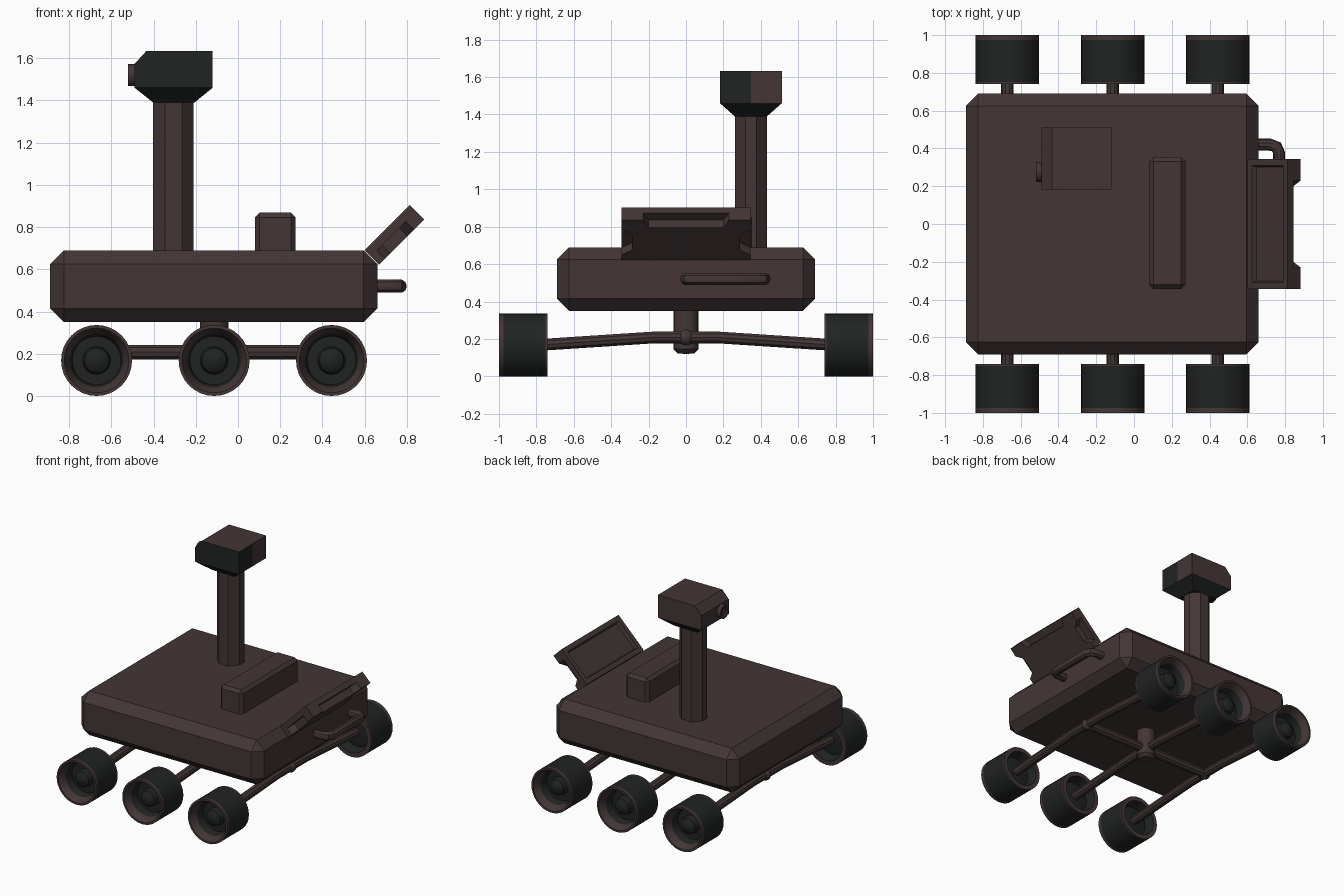
import bpy, bmesh, math
from mathutils import Vector

if "Cube" in bpy.data.objects:
    bpy.data.objects.remove(bpy.data.objects["Cube"])


def material(name, rgb):
    m = bpy.data.materials.new(name)
    m.diffuse_color = (*rgb, 1)
    m.use_nodes = True
    m.node_tree.nodes["Principled BSDF"].inputs["Base Color"].default_value = m.diffuse_color
    return m


BROWN = material("dark_brown", (0.056, 0.037, 0.036))
BLACK = material("soft_black", (0.0150, 0.0172, 0.0165))


def finish(bm, name, smooth=False):
    bmesh.ops.recalc_face_normals(bm, faces=bm.faces)
    me = bpy.data.meshes.new(name)
    bm.to_mesh(me)
    bm.free()
    ob = bpy.data.objects.new(name, me)
    bpy.context.collection.objects.link(ob)
    me.materials.append(BROWN)
    me.materials.append(BLACK)
    if smooth:
        shade(ob)
    return ob


def shade(ob):
    bpy.ops.object.select_all(action='DESELECT')
    ob.select_set(True)
    bpy.context.view_layer.objects.active = ob
    bpy.ops.object.shade_smooth_by_angle(angle=math.radians(35))


def prism(bm, pts, shift):
    """Extrude a flat outline of 3D points along a vector; returns the first cap."""
    vs = [bm.verts.new(p) for p in pts]
    ws = [bm.verts.new(Vector(p) + Vector(shift)) for p in pts]
    cap = bm.faces.new(vs)
    bm.faces.new(ws[::-1])
    n = len(vs)
    for i in range(n):
        j = (i + 1) % n
        bm.faces.new((vs[i], ws[i], ws[j], vs[j]))
    return cap


def box(name, x, y, z, bevel):
    bm = bmesh.new()
    prism(bm, [(x[0], y[0], z[0]), (x[1], y[0], z[0]), (x[1], y[1], z[0]), (x[0], y[1], z[0])],
          (0, 0, z[1] - z[0]))
    ob = finish(bm, name)
    b = ob.modifiers.new("bevel", 'BEVEL')
    b.width, b.segments = bevel, 1
    return ob


def tube(name, pts, r):
    cu = bpy.data.curves.new(name, 'CURVE')
    cu.dimensions = '3D'
    cu.bevel_depth, cu.bevel_resolution, cu.use_fill_caps = r, 3, True
    s = cu.splines.new('POLY')
    s.points.add(len(pts) - 1)
    for p, c in zip(s.points, pts):
        p.co = (*c, 1)
    cu.materials.append(BROWN)
    ob = bpy.data.objects.new(name, cu)
    bpy.context.collection.objects.link(ob)
    bpy.ops.object.select_all(action='DESELECT')
    ob.select_set(True)
    bpy.context.view_layer.objects.active = ob
    bpy.ops.object.convert(target='MESH')
    shade(bpy.context.view_layer.objects.active)


def lathe(name, prof, place, black=(), n=24):
    """Revolve (radius, height) points; place maps local (a, b, t) to the world."""
    bm = bmesh.new()
    rings = []
    for r, t in prof:
        if r == 0:
            rings.append([bm.verts.new(place(0, 0, t))] * n)
        else:
            rings.append([bm.verts.new(place(r * math.cos(2 * math.pi * k / n),
                                             r * math.sin(2 * math.pi * k / n), t)) for k in range(n)])
    for i, (A, B) in enumerate(zip(rings, rings[1:])):
        for k in range(n):
            j = (k + 1) % n
            f = bm.faces.new(list(dict.fromkeys((A[k], A[j], B[j], B[k]))))
            f.material_index = 1 if i in black else 0
    return finish(bm, name, True)


# Chassis and deck box
box("chassis", (-0.89, 0.66), (-0.69, 0.69), (0.35, 0.69), 0.065)
box("deck_box", (0.08, 0.272), (-0.343, 0.352), (0.66, 0.868), 0.022)

# Eight-sided mast
bm = bmesh.new()
mx, my, hx, hy, c = -0.306, 0.347, 0.096, 0.086, 0.056
prism(bm, [(mx + a, my + b, 0.66) for a, b in
           ((hx, -hy + c), (hx, hy - c), (hx - c, hy), (-hx + c, hy),
            (-hx, hy - c), (-hx, -hy + c), (-hx + c, -hy), (hx - c, -hy))], (0, 0, 0.75))
finish(bm, "mast")

# Camera head with tapered underside, partly black
bm = bmesh.new()
prof = [(-0.402, 1.39, 0.086), (-0.206, 1.39, 0.086), (-0.12, 1.46, 0.165), (-0.12, 1.633, 0.165),
        (-0.435, 1.633, 0.165), (-0.49, 1.573, 0.165), (-0.49, 1.46, 0.165)]
F = [bm.verts.new((x, my - w, z)) for x, z, w in prof]
B = [bm.verts.new((x, my + w, z)) for x, z, w in prof]
for i in range(7):
    j = (i + 1) % 7
    bm.faces.new((F[i], F[j], B[j], B[i]))
for S in (F, B):
    bm.faces.new(S[2:])
    bm.faces.new((S[0], S[1], S[2], S[6]))
bmesh.ops.bisect_plane(bm, geom=bm.verts[:] + bm.edges[:] + bm.faces[:],
                       plane_co=(0, my, 0), plane_no=(0, 1, 0))
bmesh.ops.recalc_face_normals(bm, faces=bm.faces)
for f in bm.faces:
    nr = f.normal
    if nr.y < -0.5 or nr.z < -0.3 or (nr.x > 0.5 and f.calc_center_median().y < my):
        f.material_index = 1
finish(bm, "camera_head")

# Lens on the left face of the head
lathe("lens", [(0, -0.47), (0.052, -0.47), (0.052, -0.52), (0.036, -0.52), (0.032, -0.51), (0, -0.51)],
      lambda a, b, t: (t, 0.275 + a, 1.52 + b), n=16)

# Tilted rear panel: recessed plate over a notched backing
s = math.sqrt(0.5)


def P(u, v, w):
    return (0.6 + (u + w) * s, v, 0.69 + (u - w) * s)


W, L, T1, T2 = 0.345, 0.302, 0.042, 0.097
bm = bmesh.new()
top = prism(bm, [P(0, -W, 0), P(L, -W, 0), P(L, W, 0), P(0, W, 0)], Vector(P(0, 0, T1)) - Vector(P(0, 0, 0)))
bmesh.ops.recalc_face_normals(bm, faces=bm.faces)
bmesh.ops.inset_region(bm, faces=[top], thickness=0.05)
bmesh.ops.inset_region(bm, faces=[top], thickness=0.012, depth=-0.025)
half = [(0, W), (0.04, W), (0.075, W - 0.055), (0.19, W - 0.055), (0.235, W), (L, W), (L, 0.23), (L - 0.055, 0.2)]
outline = half + [(u, -v) for u, v in reversed(half)]
prism(bm, [P(u, v, T1) for u, v in outline], Vector(P(0, 0, T2)) - Vector(P(0, 0, T1)))
finish(bm, "rear_panel")

# Rear handle pipe
tube("rear_handle", [(0.62, 0.0, 0.52), (0.72, 0.0, 0.52), (0.755, 0.012, 0.52), (0.768, 0.045, 0.52),
                     (0.768, 0.375, 0.52), (0.755, 0.408, 0.52), (0.72, 0.42, 0.52), (0.62, 0.42, 0.52)], 0.032)

# Suspension: spine, joints, pivot post
XS = (-0.67, -0.113, 0.443)
tube("suspension_spine", [(XS[0], 0, 0.208), (XS[2], 0, 0.208)], 0.036)
lathe("pivot_post", [(0, 0.12), (0.045, 0.122), (0.068, 0.145), (0.068, 0.38), (0, 0.38)],
      lambda a, b, t: (XS[1] + a, b, t), n=16)
for x in (XS[0], XS[2]):
    lathe("spine_joint", [(0.043 * math.sin(math.pi * k / 8) if 0 < k < 8 else 0,
                           -0.043 * math.cos(math.pi * k / 8)) for k in range(9)],
          lambda a, b, t, x=x: (x + a, b, 0.208 + t), n=16)

# Axles and hollow wheels with black tread and hub
R = 0.168
WHEEL = [(0, 0.80), (0.06, 0.80), (0.115, 0.81), (0.135, 0.74), (R, 0.74), (R, 0.752), (R, 0.975), (R, 1.0),
         (0.153, 1.0), (0.125, 0.95), (0.115, 0.89), (0.066, 0.89), (0.058, 0.935), (0.03, 0.955), (0, 0.96)]
for x in XS:
    tube("axle", [(x, -0.84, 0.165), (x, -0.72, 0.172), (x, -0.17, 0.208), (x, 0.17, 0.208),
                  (x, 0.72, 0.172), (x, 0.84, 0.165)], 0.033)
    for side in (-1, 1):
        lathe("wheel", WHEEL, lambda a, b, t, x=x, d=side: (x + a, d * t, R + b),
              black=(0, 1, 2, 5, 9, 10, 11, 12, 13), n=32)
